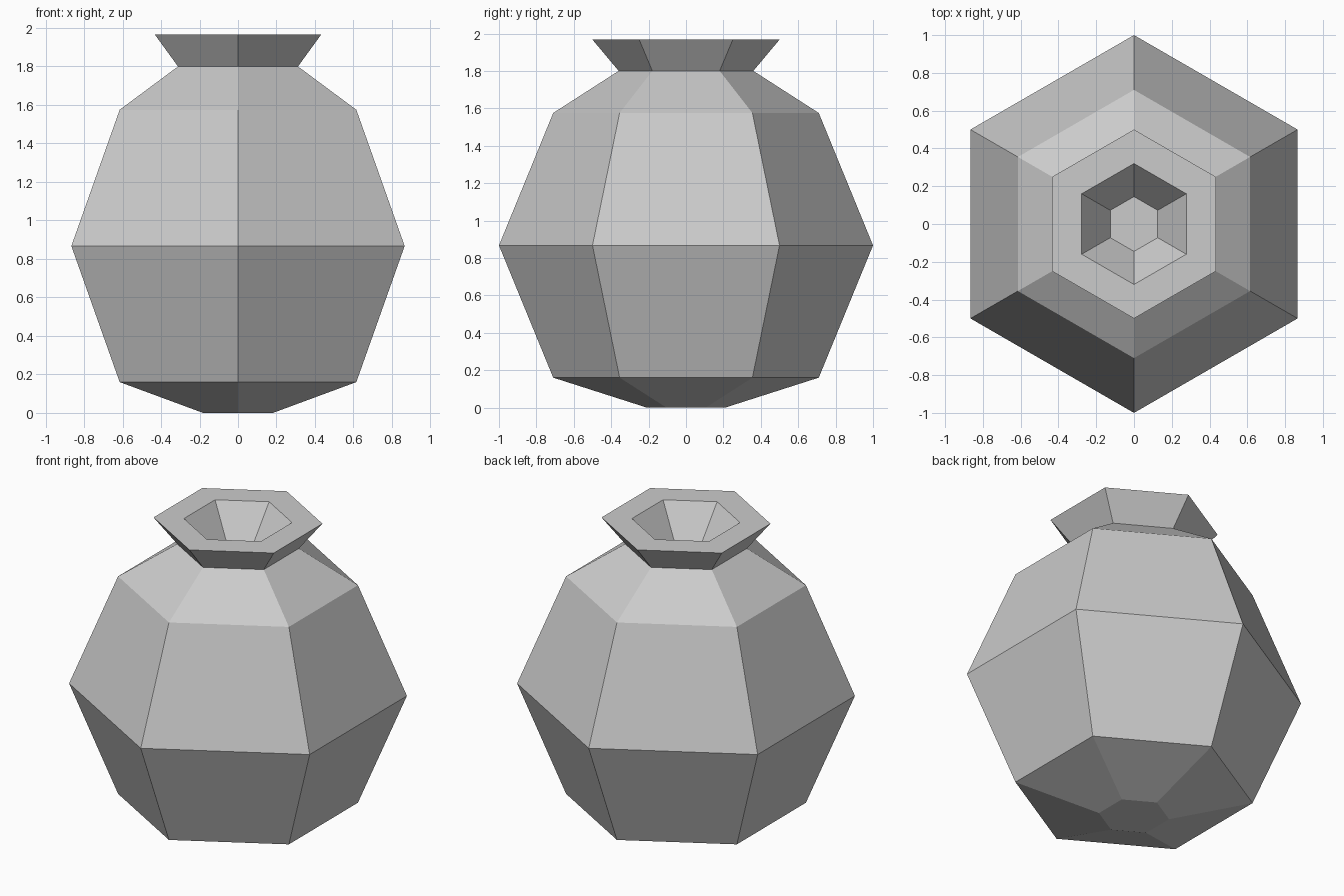
import bpy
import bmesh
from math import sin, cos, pi

cube = bpy.data.objects.get("Cube")
if cube:
    bpy.data.objects.remove(cube, do_unlink=True)

SIDES = 6

# Plain grey clay
clay = bpy.data.materials.new("grey_clay")
clay.use_nodes = True
colour = (0.6, 0.6, 0.6, 1)
clay.diffuse_color = colour
clay.node_tree.nodes["Principled BSDF"].inputs["Base Color"].default_value = colour

# Profile (corner radius, height): foot, belly, shoulder, neck, lip, mouth
profile = [(0.21, 0), (0.71, 0.16), (1.0, 0.867), (0.71, 1.575),
           (0.36, 1.8), (0.5, 1.967), (0.32, 1.967), (0.145, 1.74)]

bm = bmesh.new()
rings = []
for radius, z in profile:
    angles = [pi / 2 + 2 * pi * i / SIDES for i in range(SIDES)]
    rings.append([bm.verts.new((radius * cos(a), radius * sin(a), z)) for a in angles])

# Walls between neighbouring rings
for low, high in zip(rings, rings[1:]):
    for i in range(SIDES):
        j = (i + 1) % SIDES
        bm.faces.new((low[i], low[j], high[j], high[i]))

# Base and the floor of the mouth
bm.faces.new(rings[0][::-1])
bm.faces.new(rings[-1])
bmesh.ops.recalc_face_normals(bm, faces=bm.faces)

mesh = bpy.data.meshes.new("vase")
bm.to_mesh(mesh)
bm.free()
mesh.materials.append(clay)
vase = bpy.data.objects.new("vase", mesh)
bpy.context.collection.objects.link(vase)
